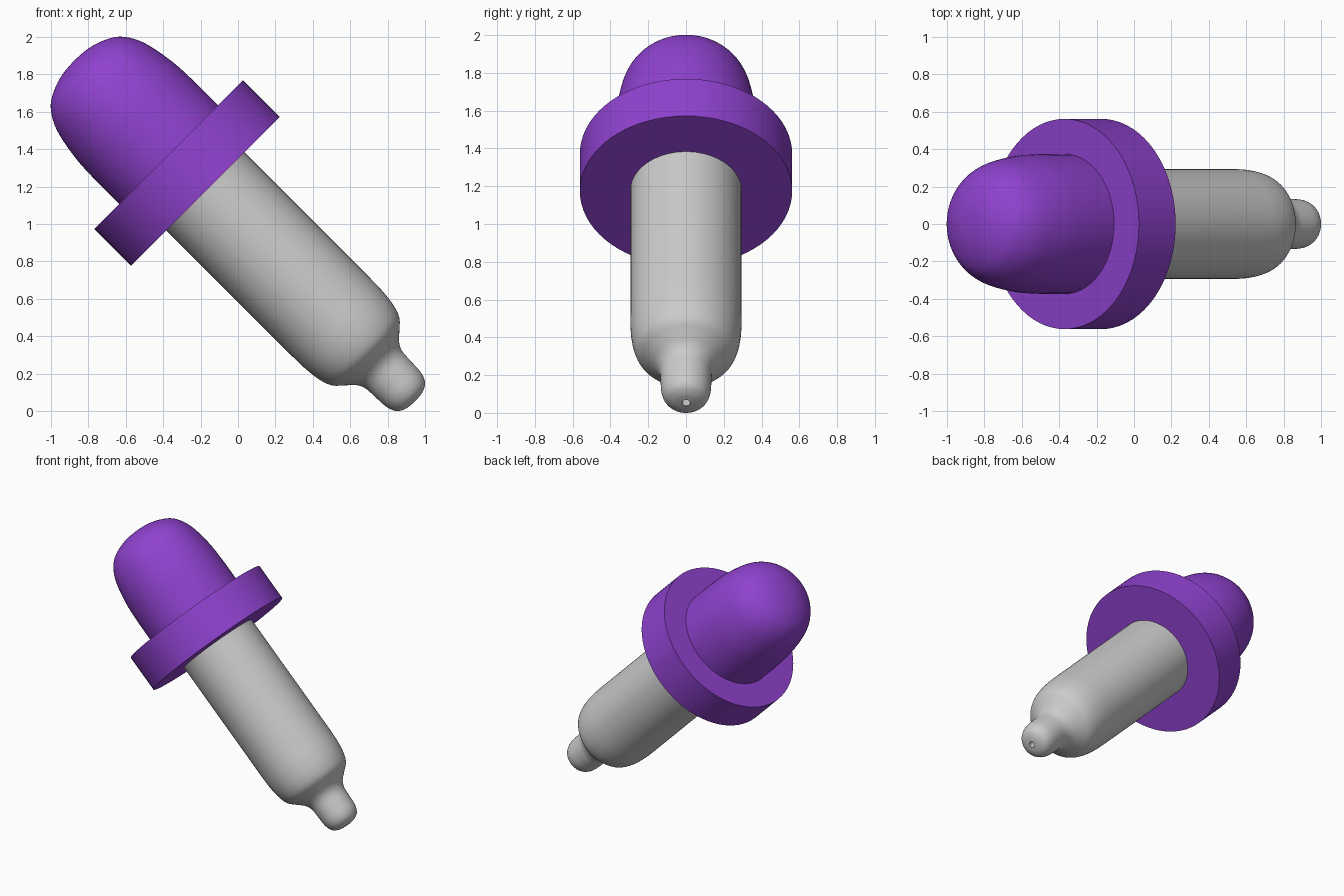
import bpy, bmesh, math
from mathutils import Matrix, Vector

if "Cube" in bpy.data.objects:
    bpy.data.objects.remove(bpy.data.objects["Cube"])

SEGMENTS = 72


def smooth_curve(pts, steps=5):
    """Catmull-Rom interpolation through (radius, position) points."""
    p = [Vector(q) for q in pts]
    p = [2 * p[0] - p[1]] + p + [2 * p[-1] - p[-2]]
    out = []
    for a, b, c, d in zip(p, p[1:], p[2:], p[3:]):
        for i in range(steps):
            t = i / steps
            q = 0.5 * (2*b + (c - a)*t + (2*a - 5*b + 4*c - d)*t*t + (3*b - a - 3*c + d)*t**3)
            out.append((max(q.x, 0.0), q.y))
    return out + [tuple(p[-2])]


def lathe(name, profile, color=None):
    """Spin a (radius, position) profile around z, then tilt to the 45 degree axis."""
    bm = bmesh.new()
    verts = [bm.verts.new((r, 0, u)) for r, u in profile]
    edges = [bm.edges.new(e) for e in zip(verts, verts[1:])]
    bmesh.ops.spin(bm, geom=verts + edges, cent=(0, 0, 0), axis=(0, 0, 1),
                   angle=2 * math.pi, steps=SEGMENTS)
    bmesh.ops.remove_doubles(bm, verts=bm.verts, dist=0.0005)
    bm.transform(Matrix.Translation((0.5, 0, 0.5)) @ Matrix.Rotation(math.radians(135), 4, 'Y'))
    bmesh.ops.recalc_face_normals(bm, faces=bm.faces)
    me = bpy.data.meshes.new(name)
    bm.to_mesh(me)
    bm.free()
    ob = bpy.data.objects.new(name, me)
    bpy.context.collection.objects.link(ob)
    if color:
        mat = bpy.data.materials.new(name + "_color")
        mat.diffuse_color = color
        mat.use_nodes = True
        mat.node_tree.nodes["Principled BSDF"].inputs["Base Color"].default_value = mat.diffuse_color
        me.materials.append(mat)
    bpy.ops.object.select_all(action='DESELECT')
    ob.select_set(True)
    bpy.context.view_layer.objects.active = ob
    bpy.ops.object.shade_smooth_by_angle(angle=math.radians(35))
    return ob


# Rubber bulb with its wide collar
dome = smooth_curve([(0, -1.945), (0.1, -1.936), (0.195, -1.905), (0.27, -1.853),
                     (0.33, -1.747), (0.365, -1.57), (0.374, -1.40)])
collar = [(0.374, -1.232), (0.562, -1.232), (0.562, -0.954), (0, -0.954)]
lathe("rubber_bulb", dome + collar, (0.28, 0.055, 0.63, 1))

# Glass tube tapering to a nozzle with a small opening
tube = [(0, -1.05), (0.295, -1.05)]
taper = smooth_curve([(0.295, 0.0), (0.292, 0.10), (0.28, 0.19), (0.255, 0.258), (0.208, 0.305),
                      (0.16, 0.352), (0.139, 0.40), (0.135, 0.47), (0.129, 0.55),
                      (0.106, 0.601), (0.065, 0.625), (0.022, 0.632)])
opening = [(0.022, 0.54), (0, 0.54)]
lathe("glass_tube", tube + taper + opening)
